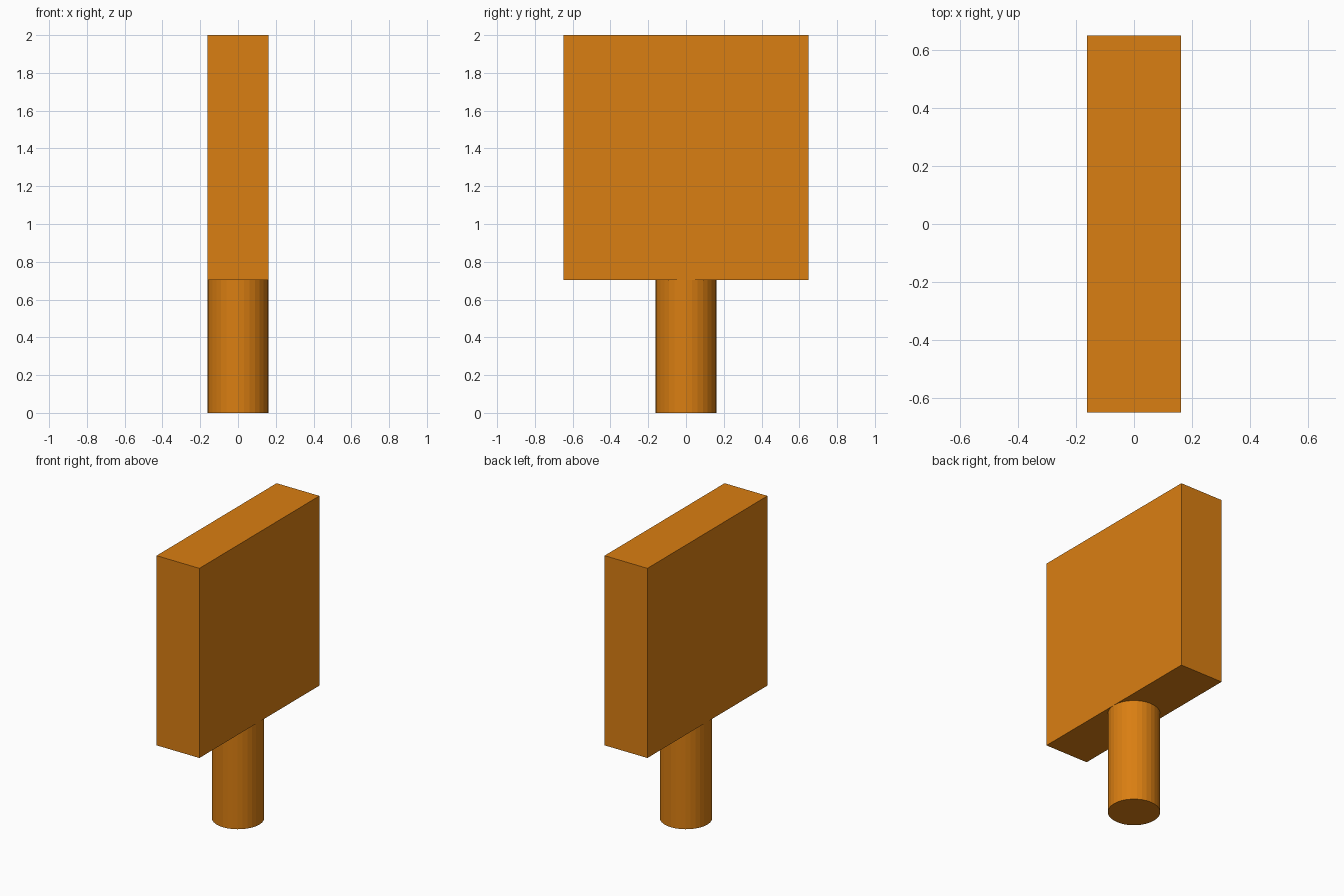
import bpy

if "Cube" in bpy.data.objects:
    bpy.data.objects.remove(bpy.data.objects["Cube"])

HALF = 0.162      # half thickness of the head, also the handle radius
SPLIT = 0.703     # height where the head meets the handle
TOP = 2.0

mat = bpy.data.materials.new("orange")
mat.diffuse_color = (0.7, 0.21, 0.006, 1)
mat.use_nodes = True
mat.node_tree.nodes["Principled BSDF"].inputs["Base Color"].default_value = mat.diffuse_color


def finish(name):
    obj = bpy.context.object
    obj.name = name
    obj.data.materials.append(mat)
    return obj


# Square slab head
bpy.ops.mesh.primitive_cube_add(size=1, location=(0, 0, (SPLIT + TOP) / 2))
head = finish("head")
head.scale = (2 * HALF, TOP - SPLIT, TOP - SPLIT)
bpy.ops.object.transform_apply(location=False, rotation=False, scale=True)

# Round handle
bpy.ops.mesh.primitive_cylinder_add(vertices=32, radius=HALF, depth=SPLIT,
                                    location=(0, 0, SPLIT / 2))
finish("handle")
